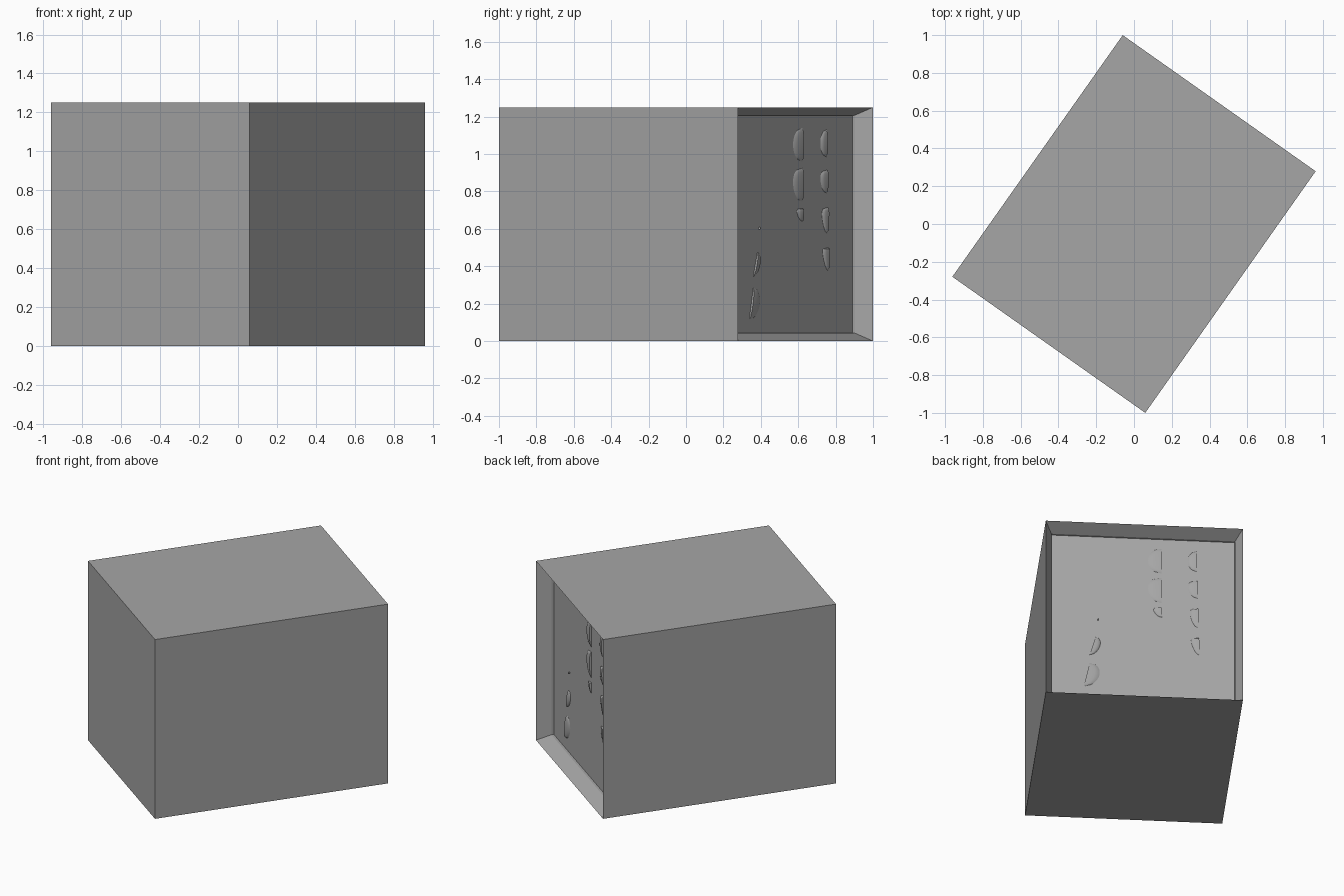
import bpy, bmesh, math

if "Cube" in bpy.data.objects:
    bpy.data.objects.remove(bpy.data.objects["Cube"], do_unlink=True)

WIDTH, DEPTH, HEIGHT = 1.25, 1.565, 1.25
TURN = math.radians(-35.2)
BORDER, SLOPE, STEP = 0.06, 0.088, 0.016

grey = bpy.data.materials.new("mid grey")
grey.use_nodes = True
grey.diffuse_color = (0.38, 0.38, 0.38, 1)
grey.node_tree.nodes["Principled BSDF"].inputs["Base Color"].default_value = grey.diffuse_color


def add_object(name, bm):
    """Turn a bmesh into a grey object standing at the model's angle."""
    mesh = bpy.data.meshes.new(name)
    bm.to_mesh(mesh)
    bm.free()
    mesh.materials.append(grey)
    obj = bpy.data.objects.new(name, mesh)
    obj.rotation_euler.z = TURN
    bpy.context.collection.objects.link(obj)
    return obj


# Cabinet: box with a sloped border and a stepped panel set into its back
bm = bmesh.new()
bmesh.ops.create_cube(bm, size=1)
for v in bm.verts:
    v.co = (v.co.x * WIDTH, v.co.y * DEPTH, (v.co.z + 0.5) * HEIGHT)
bm.normal_update()
panel = max(bm.faces, key=lambda f: f.normal.y)
slopes = bmesh.ops.inset_individual(bm, faces=[panel], thickness=BORDER, depth=-SLOPE)["faces"]
bmesh.ops.inset_individual(bm, faces=[panel], thickness=0.001, depth=-STEP)
add_object("cabinet", bm)


def add_bump(bm, top, bottom, bulge, skew, height=0.012):
    """Shallow half dome: a straight edge from top to bottom, rounded to one side."""
    base_y = DEPTH / 2 - SLOPE - STEP
    steps, rows = 16, 5
    grid = []
    for i in range(steps + 1):
        t = i / steps
        swell = math.sqrt(max(0, 1 - (2 * t ** skew - 1) ** 2))
        u = top[0] + (bottom[0] - top[0]) * t
        z = top[1] + (bottom[1] - top[1]) * t
        column = []
        for j in range(rows + 1):
            s = j / rows
            lift = height * swell * math.sqrt(1 - (1 - s) ** 2)
            column.append(bm.verts.new((WIDTH / 2 - u - bulge * swell * (1 - s), base_y + lift, z)))
        column.append(bm.verts.new((WIDTH / 2 - u, base_y, z)))
        grid.append(column)
    for a, b in zip(grid, grid[1:]):
        for j in range(rows + 1):
            bm.faces.new((a[j], b[j], b[j + 1], a[j + 1]))


# Panel bumps: (top, bottom, bulge, skew)
bumps = [
    ((0.742, 1.14), (0.742, 0.96), -0.086, 1),
    ((0.742, 0.925), (0.742, 0.745), -0.086, 0.8),
    ((0.742, 0.71), (0.745, 0.64), -0.05, 0.5),
    ((0.964, 1.13), (0.964, 0.985), -0.055, 1),
    ((0.97, 0.915), (0.97, 0.79), -0.06, 0.7),
    ((0.975, 0.715), (0.975, 0.575), -0.05, 0.5),
    ((0.98, 0.5), (0.985, 0.375), -0.05, 0.4),
    ((0.34, 0.61), (0.335, 0.595), 0.006, 1),
    ((0.325, 0.475), (0.287, 0.345), 0.045, 1),
    ((0.287, 0.285), (0.25, 0.115), 0.08, 1),
]
bm = bmesh.new()
for bump in bumps:
    add_bump(bm, *bump)
bmesh.ops.remove_doubles(bm, verts=bm.verts, dist=0.0001)
bmesh.ops.recalc_face_normals(bm, faces=bm.faces)
# Keep the domes facing out of the panel
if sum(f.normal.y * f.calc_area() for f in bm.faces) < 0:
    bmesh.ops.reverse_faces(bm, faces=bm.faces)
obj = add_object("panel_bumps", bm)
bpy.ops.object.select_all(action="DESELECT")
obj.select_set(True)
bpy.context.view_layer.objects.active = obj
bpy.ops.object.shade_smooth_by_angle(angle=math.radians(50))
